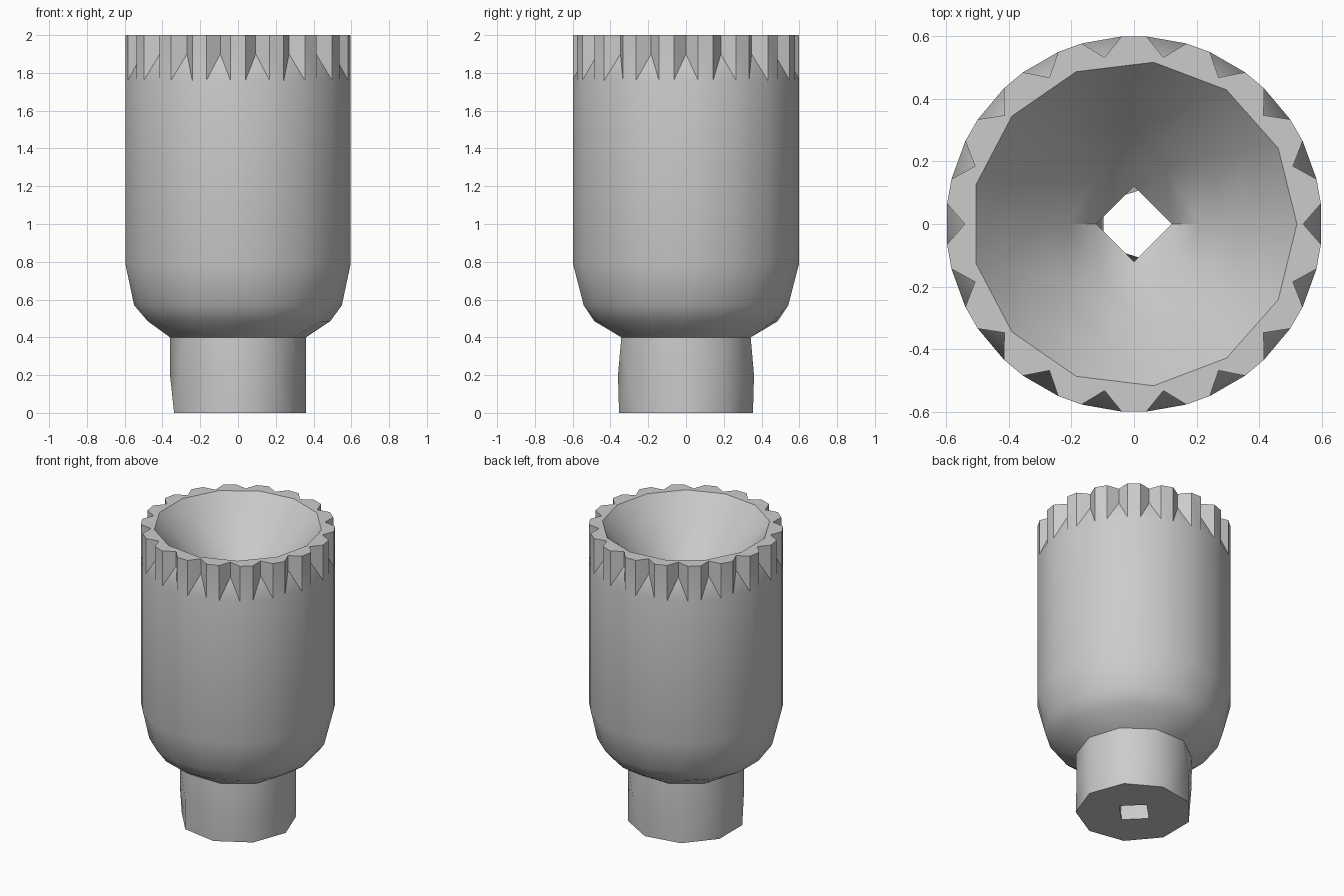
import bpy, bmesh, math

cube = bpy.data.objects.get("Cube")
if cube:
    bpy.data.objects.remove(cube, do_unlink=True)

NOTCHES = 18
STEP = 360 / NOTCHES
NOTCH_HALF = 6.2      # half width of a notch, degrees
RIM_R, APEX_R = 0.6, 0.54

bm = bmesh.new()


def point(r, degrees, z):
    a = math.radians(degrees)
    return bm.verts.new((r * math.cos(a), r * math.sin(a), z))


def ring(n, r, z):
    """Regular polygon as a list of (angle, vertex)."""
    return [(360 * i / n, point(r, 360 * i / n, z)) for i in range(n)]


def corner_ring(z):
    """Both outer corners of every notch, as (angle, vertex)."""
    angles = [k * STEP + side * NOTCH_HALF for k in range(NOTCHES) for side in (-1, 1)]
    return [(a, point(RIM_R, a, z)) for a in angles]


def stitch(a, b):
    """Join two rings of any vertex counts with a strip of triangles."""
    i = j = 0
    while i < len(a) or j < len(b):
        next_a = a[(i + 1) % len(a)][0] + 360 * ((i + 1) // len(a))
        next_b = b[(j + 1) % len(b)][0] + 360 * ((j + 1) // len(b))
        va, vb = a[i % len(a)][1], b[j % len(b)][1]
        if j >= len(b) or (i < len(a) and next_a <= next_b):
            bm.faces.new((va, a[(i + 1) % len(a)][1], vb))
            i += 1
        else:
            bm.faces.new((va, b[(j + 1) % len(b)][1], vb))
            j += 1


# Toothed rim: notches whose floor slopes down and outward
top, low, shoulder = corner_ring(2), corner_ring(1.76), corner_ring(0.79)
apex_top, apex_low = ring(NOTCHES, APEX_R, 2), ring(NOTCHES, APEX_R, 1.9)
for k in range(NOTCHES):
    n = (k + 1) % NOTCHES
    c1, c2, c3 = top[2 * k][1], top[2 * k + 1][1], top[2 * n][1]
    d1, d2, d3 = low[2 * k][1], low[2 * k + 1][1], low[2 * n][1]
    peak, floor = apex_top[k][1], apex_low[k][1]
    bm.faces.new((c1, d1, floor, peak))
    bm.faces.new((peak, floor, d2, c2))
    bm.faces.new((d1, d2, floor))
    bm.faces.new((c2, d2, d3, c3))
    bm.faces.new((peak, c2, c3, apex_top[n][1]))

# Straight body wall
for i in range(len(low)):
    j = (i + 1) % len(low)
    bm.faces.new((low[i][1], shoulder[i][1], shoulder[j][1], low[j][1]))

# Rounded base, neck and bore, each ring with its own side count
profile = [(18, 0.55, 0.57), (15, 0.488, 0.485), (10, 0.36, 0.4),
           (12, 0.36, 0.2), (9, 0.36, 0),
           (4, 0.12, 0), (5, 0.12, 0.5), (4, 0.12, 1.5)]
# Funnel opening up to the rim
for sides in (6, 8, 11, 13):
    t = (sides - 4) / 9
    profile.append((sides, 0.12 + 0.4 * t, 1.5 + 0.5 * t))

previous = shoulder
for n, r, z in profile:
    current = ring(n, r, z)
    stitch(previous, current)
    previous = current
stitch(previous, apex_top)

bmesh.ops.recalc_face_normals(bm, faces=bm.faces)
mesh = bpy.data.meshes.new("socket_body")
bm.to_mesh(mesh)
bm.free()
body = bpy.data.objects.new("socket_body", mesh)
bpy.context.collection.objects.link(body)

# Plain grey finish
grey = bpy.data.materials.new("light_grey")
grey.use_nodes = True
colour = (0.6, 0.6, 0.6, 1)
grey.diffuse_color = colour
grey.node_tree.nodes["Principled BSDF"].inputs["Base Color"].default_value = colour
mesh.materials.append(grey)

bpy.ops.object.select_all(action="DESELECT")
body.select_set(True)
bpy.context.view_layer.objects.active = body
bpy.ops.object.shade_smooth_by_angle(angle=math.radians(41))
